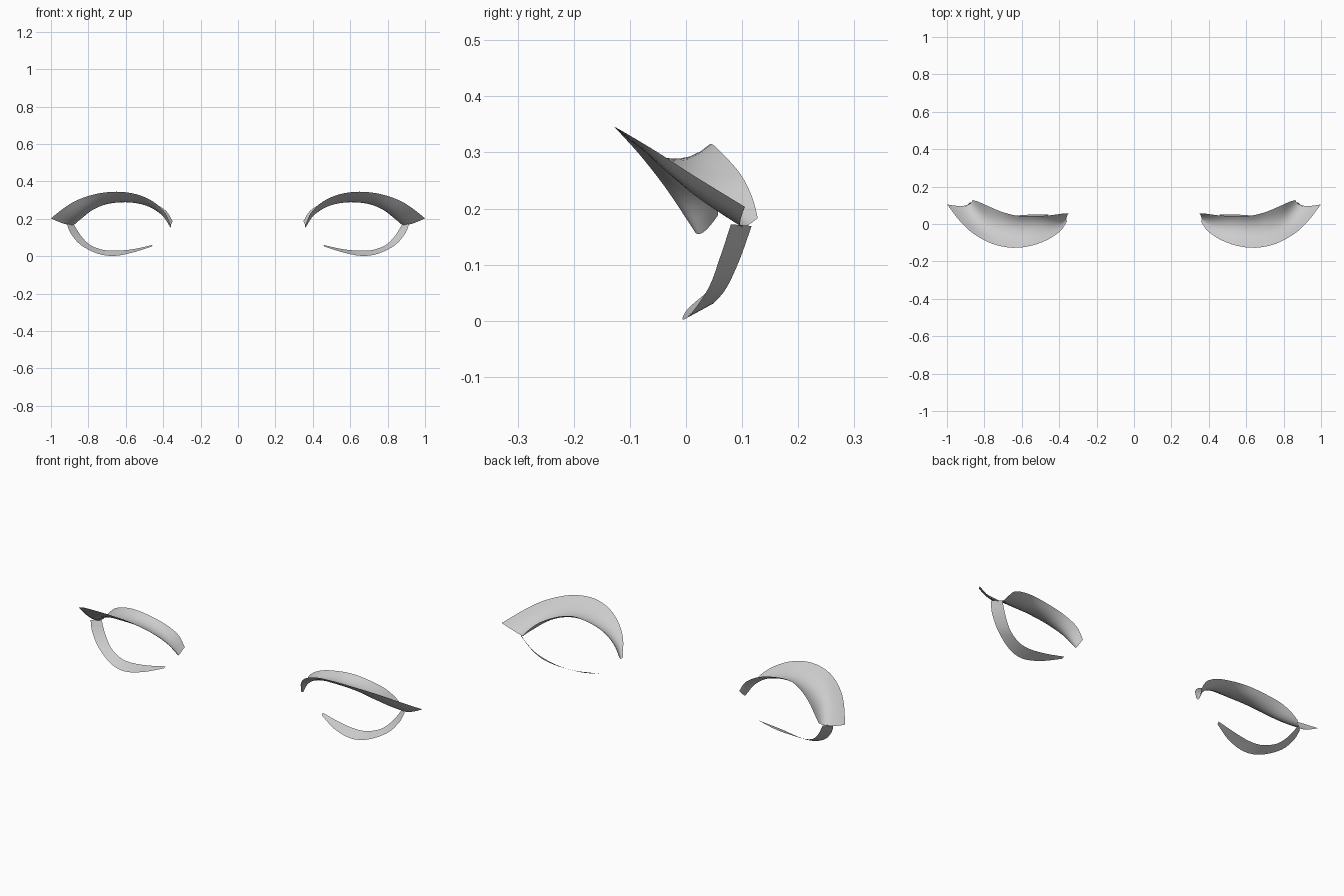
import bpy
from mathutils import Vector

if "Cube" in bpy.data.objects:
    bpy.data.objects.remove(bpy.data.objects["Cube"])


def rail(points, steps=4):
    """Catmull-Rom curve through a few points."""
    p = [Vector(q) for q in points]
    p = [2 * p[0] - p[1]] + p + [2 * p[-1] - p[-2]]
    out = []
    for i in range(1, len(p) - 2):
        a, b, c, d = p[i - 1:i + 3]
        for k in range(steps):
            t = k / steps
            out.append(0.5 * (2 * b + (c - a) * t + (2 * a - 5 * b + 4 * c - d) * t * t
                              + (3 * b - a - 3 * c + d) * t ** 3))
    out.append(p[-2])
    return out


def strip(name, front, mid, back, across):
    """Open curved sheet lofted over three rails, mirrored to the other eye."""
    verts = []
    for f, m, b in zip(front, mid, back):
        for j in range(across + 1):
            t = j / across
            verts.append(f * (1 - t) * (1 - 2 * t) + m * 4 * t * (1 - t) + b * t * (2 * t - 1))
    n = across + 1
    faces = [(i * n + j, (i + 1) * n + j, (i + 1) * n + j + 1, i * n + j + 1)
             for i in range(len(front) - 1) for j in range(across)]
    me = bpy.data.meshes.new(name)
    me.from_pydata(verts, [], faces)
    me.shade_smooth()
    ob = bpy.data.objects.new(name, me)
    bpy.context.collection.objects.link(ob)
    mod = ob.modifiers.new("mirror", 'MIRROR')
    mod.use_mirror_merge = False
    return ob


# Upper lash: trough-shaped sheet (front rim, low middle, back rim)
front = rail([(.357, .015, .16), (.392, -.035, .235), (.455, -.08, .293), (.545, -.115, .332),
              (.65, -.127, .345), (.76, -.105, .333), (.86, -.05, .3), (.93, .015, .258),
              (1.0, .105, .203)])
mid = rail([(.362, .03, .157), (.40, .01, .213), (.46, -.012, .257), (.535, -.027, .283),
            (.62, -.035, .29), (.71, -.028, .28), (.79, -.005, .248), (.85, .04, .207),
            (.905, .098, .168)])
back = rail([(.35, .057, .188), (.385, .055, .243), (.455, .046, .285), (.545, .042, .308),
             (.635, .046, .315), (.715, .068, .295), (.785, .098, .26), (.83, .118, .22),
             (.862, .128, .183)])
strip("upper_lash", front, mid, back, 8)

# Lower lash: narrow, nearly flat band
outer = rail([(.46, .04, .053), (.56, .003, .021), (.66, -.006, .002), (.75, .01, .014),
              (.84, .041, .06), (.893, .063, .12), (.915, .08, .172)])
inner = rail([(.458, .052, .06), (.56, .05, .038), (.65, .045, .03), (.72, .052, .034),
              (.79, .073, .06), (.84, .096, .11), (.877, .117, .169)])
middle = [(a + b) / 2 for a, b in zip(outer, inner)]
strip("lower_lash", outer, middle, inner, 2)
